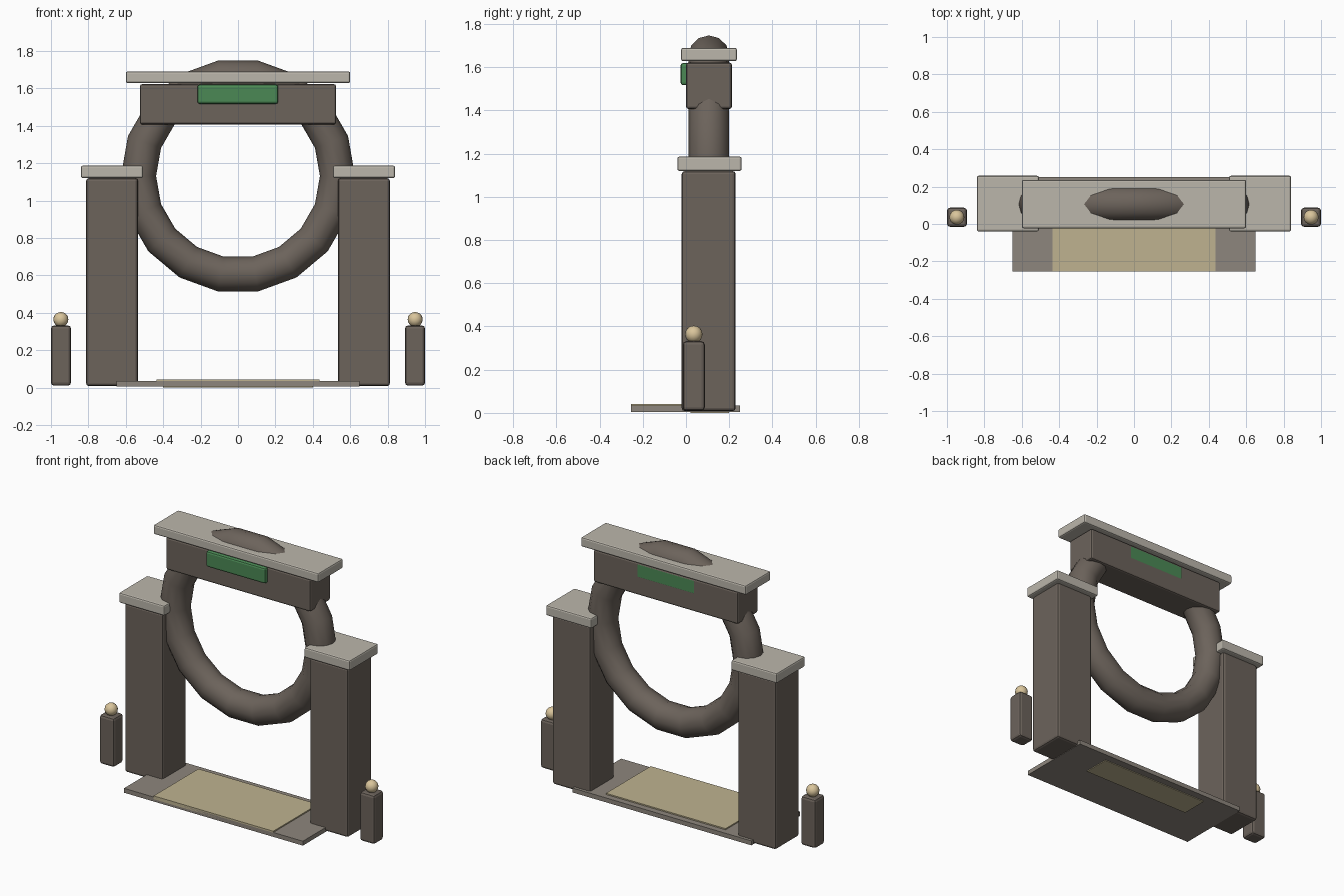
import bpy
from math import radians

if "Cube" in bpy.data.objects:
    bpy.data.objects.remove(bpy.data.objects["Cube"])

def material(name, rgb):
    m = bpy.data.materials.new(name)
    m.diffuse_color = (*rgb, 1)
    m.use_nodes = True
    m.node_tree.nodes["Principled BSDF"].inputs["Base Color"].default_value = m.diffuse_color
    return m

stone = material("dark_stone", (0.15, 0.125, 0.105))
trim = material("pale_trim", (0.50, 0.47, 0.41))
paving = material("paving", (0.27, 0.24, 0.205))
sand = material("sand", (0.52, 0.45, 0.28))
green = material("green_panel", (0.07, 0.25, 0.09))
brass = material("lamp", (0.70, 0.56, 0.33))

def box(name, x, y, z, mat, bevel=0.0):
    """Box from (min, max) ranges on each axis, with optional rounded edges."""
    bpy.ops.mesh.primitive_cube_add(
        size=1, location=[(a + b) / 2 for a, b in (x, y, z)])
    ob = bpy.context.object
    ob.name = name
    ob.scale = [b - a for a, b in (x, y, z)]
    bpy.ops.object.transform_apply(location=False, rotation=False, scale=True)
    ob.data.materials.append(mat)
    if bevel:
        mod = ob.modifiers.new("Bevel", 'BEVEL')
        mod.width = bevel
        mod.segments = 2
    return ob

# Base slab with the walkway mat on top and an inlay underneath
box("base_slab", (-0.65, 0.65), (-0.255, 0.25), (0.005, 0.034), paving)
box("walkway_mat", (-0.435, 0.435), (-0.255, 0.21), (0.02, 0.042), sand)
box("underside_inlay", (-0.40, 0.40), (0.02, 0.20), (0.0, 0.02), sand)

# Pillars, caps and bollards on both sides
for side, s in (("left", -1), ("right", 1)):
    def span(a, b):
        return tuple(sorted((s * a, s * b)))
    box(side + "_pillar", span(0.535, 0.812), (-0.02, 0.23), (0.008, 1.12), stone, 0.015)
    box(side + "_pillar_cap", span(0.508, 0.84), (-0.04, 0.258), (1.12, 1.187), trim, 0.01)
    box(side + "_bollard", span(0.893, 1.0), (-0.015, 0.087), (0.01, 0.332), stone, 0.016)
    bpy.ops.mesh.primitive_uv_sphere_add(
        segments=16, ring_count=10, radius=0.04, location=(s * 0.947, 0.036, 0.364))
    ball = bpy.context.object
    ball.name = side + "_bollard_ball"
    ball.data.materials.append(brass)
    bpy.ops.object.shade_smooth()

# Ring standing upright between the pillars
bpy.ops.mesh.primitive_torus_add(
    major_segments=18, minor_segments=12, major_radius=0.532, minor_radius=0.094,
    location=(0, 0.106, 1.131), rotation=(radians(90), 0, 0))
ring = bpy.context.object
ring.name = "gate_ring"
ring.data.materials.append(stone)
bpy.ops.object.shade_smooth_by_angle(angle=radians(35))

# Lintel, its top slab and the green panel set through it
box("lintel", (-0.525, 0.525), (0.0, 0.213), (1.407, 1.622), stone, 0.012)
box("top_slab", (-0.60, 0.60), (-0.023, 0.236), (1.628, 1.69), trim, 0.01)
box("green_panel", (-0.217, 0.215), (-0.025, 0.2135), (1.517, 1.62), green, 0.012)
